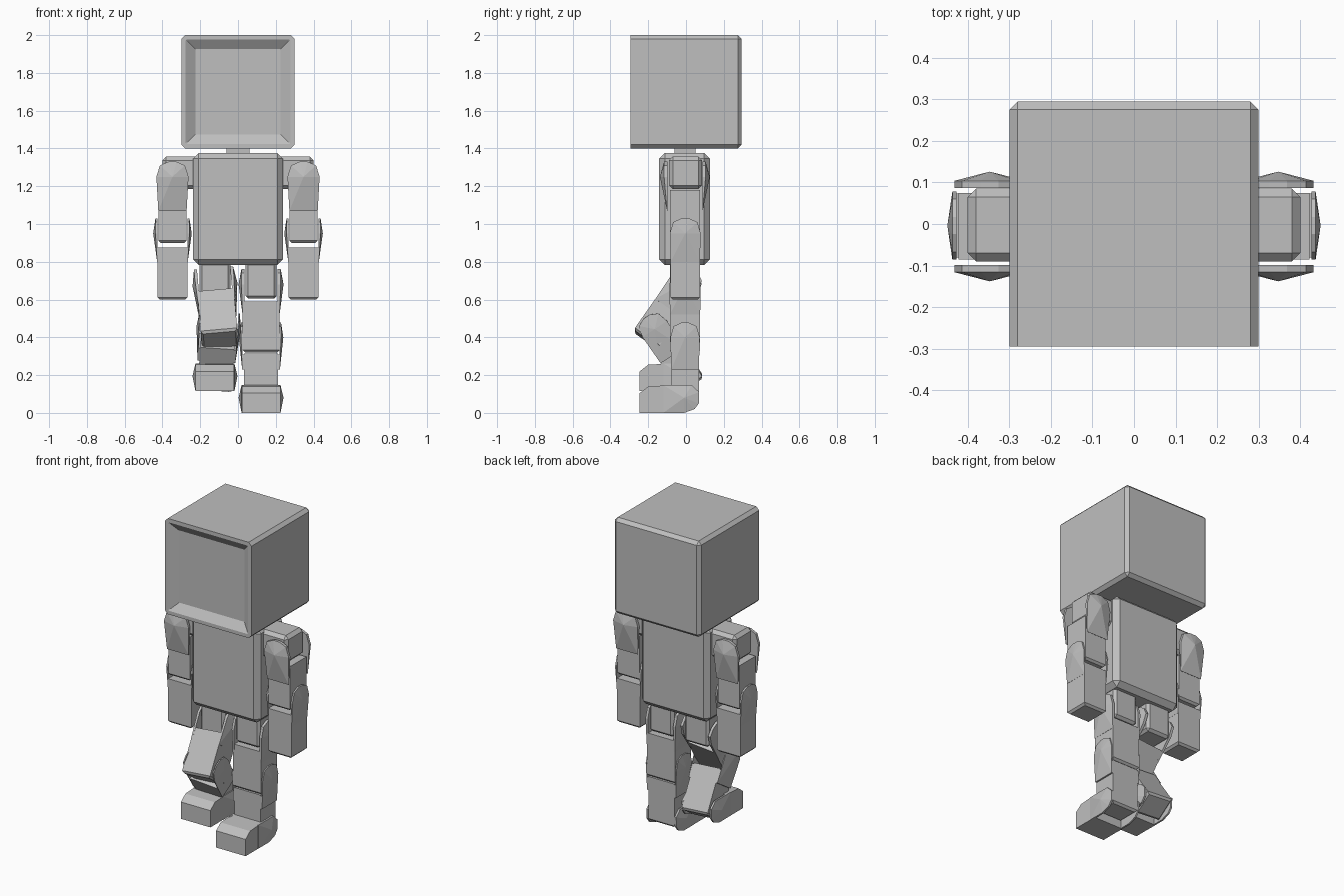
import bpy, bmesh, math
from mathutils import Matrix, Vector

if "Cube" in bpy.data.objects:
    bpy.data.objects.remove(bpy.data.objects["Cube"])

grey = bpy.data.materials.new("plain grey")
grey.diffuse_color = (0.52, 0.52, 0.52, 1)
grey.use_nodes = True
grey.node_tree.nodes["Principled BSDF"].inputs["Base Color"].default_value = grey.diffuse_color


def finish(name, bm, matrix=Matrix()):
    bmesh.ops.recalc_face_normals(bm, faces=bm.faces)
    mesh = bpy.data.meshes.new(name)
    bm.to_mesh(mesh)
    bm.free()
    mesh.materials.append(grey)
    ob = bpy.data.objects.new(name, mesh)
    ob.matrix_world = matrix
    bpy.context.collection.objects.link(ob)
    return ob


def add_box(bm, lo, hi, bevel=0.0, edge_rule=lambda e: True):
    lo, hi = Vector(lo), Vector(hi)
    m = Matrix.Translation((lo + hi) / 2) @ Matrix.Diagonal((*(hi - lo), 1))
    verts = bmesh.ops.create_cube(bm, size=1, matrix=m)["verts"]
    if bevel:
        edges = [e for e in {e for v in verts for e in v.link_edges} if edge_rule(e)]
        bmesh.ops.bevel(bm, geom=edges, offset=bevel, segments=1, affect='EDGES')


def box(name, lo, hi, bevel=0.0):
    bm = bmesh.new()
    add_box(bm, lo, hi, bevel)
    return finish(name, bm)


def add_tab(bm, side, outline, inner, edge, apex, low_edge, low_z, centre=(0, 0)):
    """Hinge plate: flat inside, shallow pyramid outside."""
    ins = [bm.verts.new((side * inner, y, z)) for y, z in outline]
    out = [bm.verts.new((side * (low_edge if z <= low_z else edge), y, z)) for y, z in outline]
    tip = bm.verts.new((side * apex, *centre))
    bm.faces.new(ins)
    n = len(outline)
    for i in range(n):
        j = (i + 1) % n
        bm.faces.new((ins[i], ins[j], out[j], out[i]))
        bm.faces.new((out[i], out[j], tip))


def limb(name, matrix, half, depth, start, end, tab, tab_depth, top, waist):
    """Block hanging below a hinge, with a tab on each side of the hinge."""
    bm = bmesh.new()
    add_box(bm, (-half, -depth, end), (half, depth, start), 0.012,
            lambda e: all(v.co.z < end + 0.001 for v in e.verts))
    right = [(tab_depth, 0), (tab_depth * 0.78, top * 0.75), (tab_depth * 0.25, top)]
    low = [(-depth, waist), (depth, waist)]
    outline = right + [(-y, z) for y, z in reversed(right)] + low
    inner, edge, apex = tab
    for side in (-1, 1):
        add_tab(bm, side, outline, inner, edge, apex, max(half, inner) + 0.001, waist)
    return finish(name, bm, matrix)


def place(loc, pitch=0, roll=0):
    return (Matrix.Translation(loc) @ Matrix.Rotation(math.radians(roll), 4, 'Y')
            @ Matrix.Rotation(math.radians(pitch), 4, 'X'))


# Head: long and rear edges bevelled, front recessed
bm = bmesh.new()
add_box(bm, (-0.3, -0.295, 1.4), (0.3, 0.295, 2.0), 0.02,
        lambda e: any(v.co.y > 0 for v in e.verts))
front = [f for f in bm.faces if f.normal.y < -0.9]
bmesh.ops.inset_region(bm, faces=front, thickness=0.025)
front = [f for f in front if f.is_valid]
bmesh.ops.inset_region(bm, faces=front, thickness=0.055, depth=-0.035)
finish("head", bm)

# Neck and torso
box("neck", (-0.06, -0.06, 1.36), (0.06, 0.05, 1.41))
box("torso", (-0.238, -0.142, 0.782), (0.238, 0.126, 1.376), 0.03)

# Arms
for side, label in ((-1, "left"), (1, "right")):
    x = 0.347 * side
    xs = sorted((0.2 * side, 0.4 * side))
    box(label + "_shoulder", (xs[0], -0.09, 1.185), (xs[1], 0.085, 1.357), 0.02)
    limb(label + "_upper_arm",
         Matrix.Translation((x, -0.006, 1.25)) @ Matrix.Rotation(math.pi / 2, 4, 'Z'),
         0.08, 0.075, -0.07, -0.35, (0.093, 0.11, 0.132), 0.085, 0.08, -0.18)
    limb(label + "_lower_arm", place((x, -0.004, 0.95)),
         0.08, 0.077, -0.075, -0.35, (0.08, 0.09, 0.102), 0.082, 0.08, -0.15)

# Legs: one straight, the other lifted and bent at the knee
poses = {"right": (0.122, 0, 0, 0, 0, 0.0), "left": (-0.122, -35, -5, 33, 4, 0.115)}
for label, (x, thigh_pitch, thigh_roll, shin_pitch, shin_roll, lift) in poses.items():
    box(label + "_hip", (x - 0.083, -0.085, 0.605), (x + 0.083, 0.075, 0.8), 0.015)
    thigh = place((x, -0.005, 0.68), thigh_pitch, thigh_roll)
    limb(label + "_thigh", thigh, 0.097, 0.08, -0.09, -0.36,
         (0.088, 0.104, 0.119), 0.083, 0.082, -0.16)
    knee = thigh @ Vector((0, 0, -0.28))
    limb(label + "_shin", place(knee, shin_pitch, shin_roll), 0.09, 0.073, -0.085, -0.36,
         (0.099, 0.106, 0.118), 0.078, 0.078, -0.17)
    # The shin block narrows, so short walls tie it to its tabs
    bm = bmesh.new()
    add_box(bm, (-0.1, -0.073, -0.17), (0.1, 0.073, -0.09))
    finish(label + "_shin_collar", bm, place(knee, shin_pitch, shin_roll))

    # Foot: sloped toe block with a rounded heel plate on each side
    bm = bmesh.new()
    toe = [(-0.245, 0), (-0.08, 0), (-0.08, 0.147), (-0.2, 0.14), (-0.245, 0.105)]
    rings = [[bm.verts.new((sx, y, z)) for y, z in toe] for sx in (-0.102, 0.102)]
    for r in rings:
        bm.faces.new(r)
    for i in range(5):
        j = (i + 1) % 5
        bm.faces.new((rings[0][i], rings[0][j], rings[1][j], rings[1][i]))
    heel = [(-0.12, 0), (-0.01, 0), (0.045, 0.02), (0.068, 0.05),
            (0.07, 0.11), (0.03, 0.147), (-0.12, 0.147)]
    for side in (-1, 1):
        add_tab(bm, side, heel, 0.092, 0.103, 0.119, 0.103, -1, (-0.01, 0.08))
    finish(label + "_foot", bm, Matrix.Translation((x, 0, lift)))
